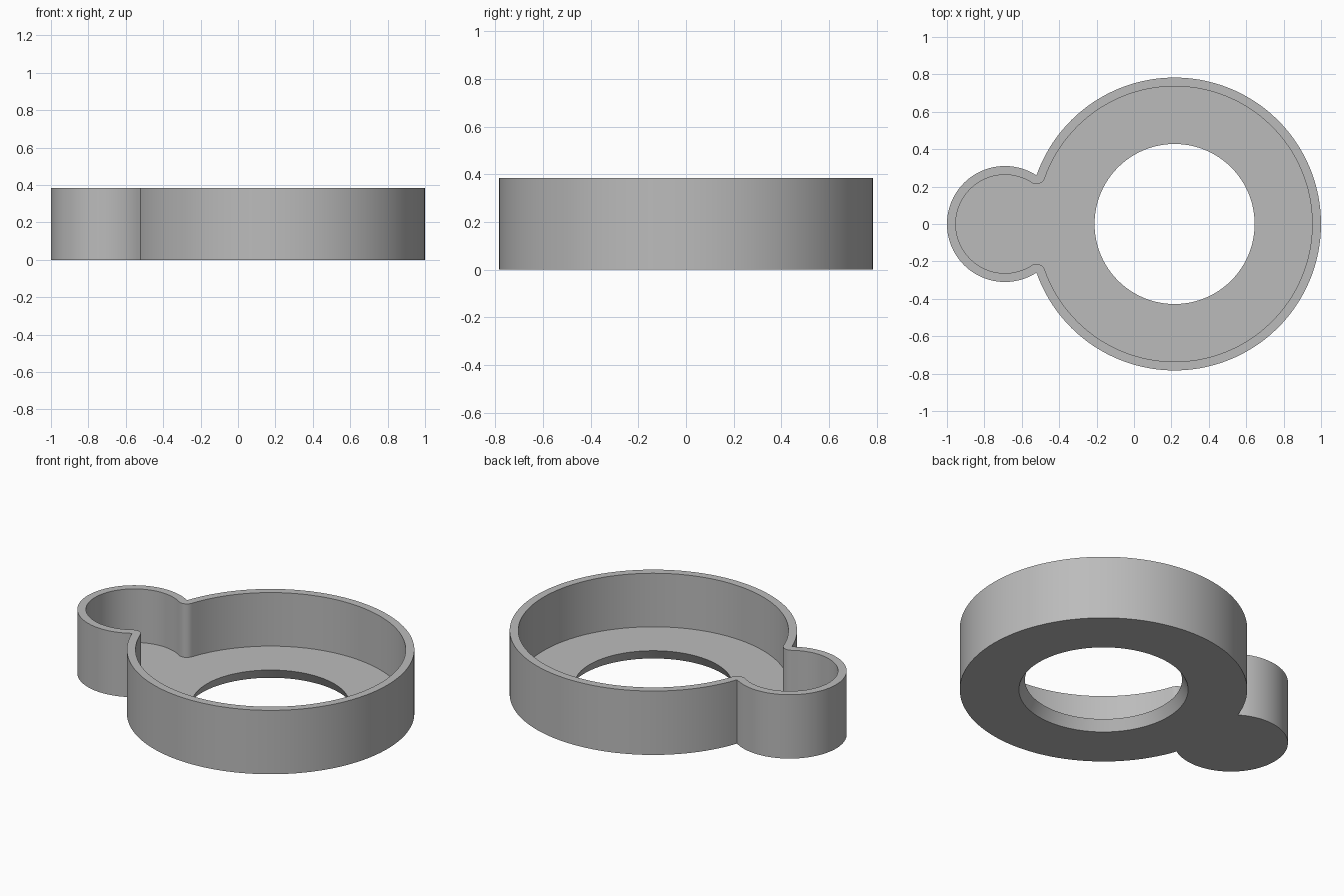
import bpy
import bmesh
from math import atan2, cos, sin, sqrt, pi, radians

if "Cube" in bpy.data.objects:
    bpy.data.objects.remove(bpy.data.objects["Cube"], do_unlink=True)

# Main dimensions
HEIGHT, FLOOR, WALL = 0.384, 0.062, 0.047
BIG_X, BIG_R = 0.217, 0.783
LOBE_X, LOBE_R = -0.69, 0.31
HOLE_TOP, HOLE_BOTTOM = 0.428, 0.461

# Notch where the big ring and the side lobe meet
gap = BIG_X - LOBE_X
reach = (gap**2 + BIG_R**2 - LOBE_R**2) / (2 * gap)
notch_x, notch_y = BIG_X - reach, sqrt(BIG_R**2 - reach**2)
big_angle = atan2(notch_y, notch_x - BIG_X)
lobe_angle = atan2(notch_y, notch_x - LOBE_X)


def arc(cx, cy, r, start, end, steps):
    angles = [start + (end - start) * i / steps for i in range(steps + 1)]
    return [(cx + r * cos(a), cy + r * sin(a)) for a in angles]


def outline(inset):
    """Keyhole outline moved inward, with rounded notches."""
    first, last = big_angle + pi, lobe_angle + pi
    points = arc(BIG_X, 0, BIG_R - inset, -big_angle, big_angle, 112)
    points += arc(notch_x, notch_y, inset, first, last, 10)
    points += arc(LOBE_X, 0, LOBE_R - inset, lobe_angle, 2 * pi - lobe_angle, 64)
    points += arc(notch_x, -notch_y, inset, -last, -first, 10)
    clean = []
    for i, p in enumerate(points):
        q = points[i - 1]
        if abs(p[0] - q[0]) + abs(p[1] - q[1]) > 1e-5:
            clean.append(p)
    return clean


bm = bmesh.new()


def ring(points, z):
    return [bm.verts.new((x, y, z)) for x, y in points]


def edges_of(loop):
    found = []
    for i, v in enumerate(loop):
        pair = (loop[i - 1], v)
        found.append(bm.edges.get(pair) or bm.edges.new(pair))
    return found


def wall(low, high):
    for i in range(len(low)):
        bm.faces.new((low[i - 1], low[i], high[i], high[i - 1]))


def cap(outer, inner):
    bmesh.ops.triangle_fill(bm, use_beauty=True, use_dissolve=False,
                            edges=edges_of(outer) + edges_of(inner))


outer, inner = outline(0), outline(WALL)
outer_low, outer_high = ring(outer, 0), ring(outer, HEIGHT)
inner_low, inner_high = ring(inner, FLOOR), ring(inner, HEIGHT)
hole_low = ring(arc(BIG_X, 0, HOLE_BOTTOM, 0, 2 * pi, 96)[:-1], 0)
hole_high = ring(arc(BIG_X, 0, HOLE_TOP, 0, 2 * pi, 96)[:-1], FLOOR)

# Outer wall, inner wall and tapered hole
wall(outer_low, outer_high)
wall(inner_low, inner_high)
wall(hole_low, hole_high)

# Underside, tray floor and top rim
cap(outer_low, hole_low)
cap(inner_low, hole_high)
cap(outer_high, inner_high)
bmesh.ops.recalc_face_normals(bm, faces=bm.faces)

mesh = bpy.data.meshes.new("ring_tray")
bm.to_mesh(mesh)
bm.free()
tray = bpy.data.objects.new("ring_tray", mesh)
bpy.context.collection.objects.link(tray)

# Plain grey material
grey = bpy.data.materials.new("plain_grey")
grey.use_nodes = True
colour = (0.5, 0.5, 0.5, 1)
grey.diffuse_color = colour
grey.node_tree.nodes["Principled BSDF"].inputs["Base Color"].default_value = colour
mesh.materials.append(grey)

# Smooth round walls with crisp edges
bpy.ops.object.select_all(action="DESELECT")
tray.select_set(True)
bpy.context.view_layer.objects.active = tray
bpy.ops.object.shade_smooth_by_angle(angle=radians(30))
